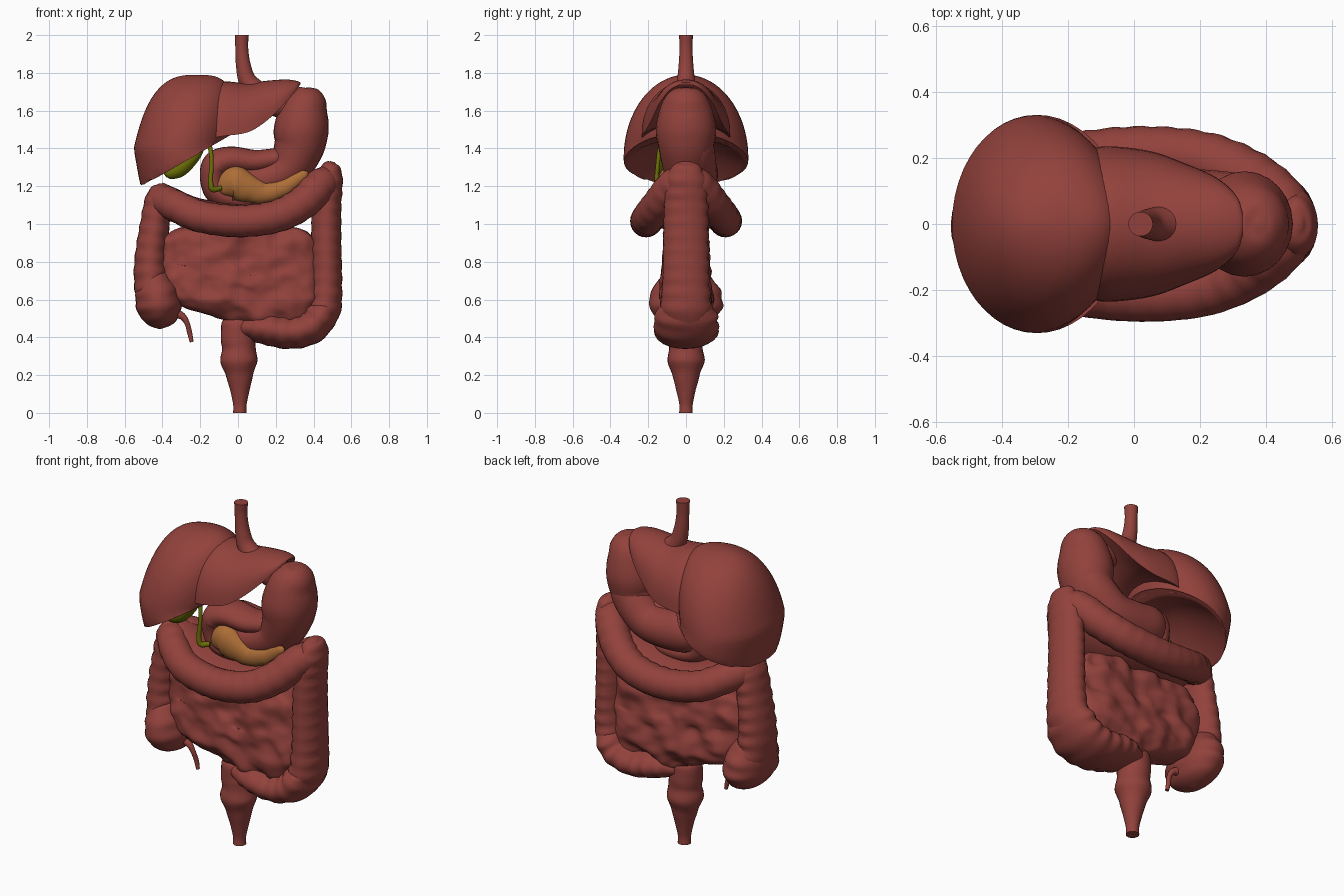
import bpy, bmesh, math
from mathutils import Vector, noise

def material(name, rgb):
    m = bpy.data.materials.new(name)
    m.diffuse_color = (*rgb, 1)
    return m

RED = material("organ red", (0.29, 0.054, 0.045))
OLIVE = material("bile olive", (0.15, 0.16, 0.002))
TAN = material("pancreas tan", (0.42, 0.155, 0.038))

def finish(name, bm, mat):
    bmesh.ops.recalc_face_normals(bm, faces=bm.faces)
    me = bpy.data.meshes.new(name)
    bm.to_mesh(me)
    bm.free()
    ob = bpy.data.objects.new(name, me)
    bpy.context.collection.objects.link(ob)
    me.materials.append(mat)
    bpy.ops.object.select_all(action='DESELECT')
    ob.select_set(True)
    bpy.context.view_layer.objects.active = ob
    bpy.ops.object.shade_smooth_by_angle(angle=math.radians(50))
    return ob

def skin(name, rings, mat):
    """Bridge a list of point rings and close both ends."""
    bm = bmesh.new()
    vr = [[bm.verts.new(p) for p in r] for r in rings]
    n = len(vr[0])
    for a, b in zip(vr, vr[1:]):
        for i in range(n):
            j = (i + 1) % n
            bm.faces.new((a[i], a[j], b[j], b[i]))
    bm.faces.new(vr[0])
    bm.faces.new(vr[-1])
    return finish(name, bm, mat)

def catmull(pts, steps):
    q = [Vector(p) for p in pts]
    q = [q[0] * 2 - q[1]] + q + [q[-1] * 2 - q[-2]]
    out = []
    for k in range(1, len(q) - 2):
        a, b, c, d = q[k - 1:k + 3]
        for s in range(steps):
            t = s / steps
            out.append(0.5 * (2 * b + (c - a) * t + (2 * a - 5 * b + 4 * c - d) * t * t
                              + (3 * b - a - 3 * c + d) * t ** 3))
    return out + [q[-2]]

def tube(name, pts, mat=RED, depth=1.0, bump=0.0, pitch=0.075, steps=8, sides=24):
    """Smooth tube through (x, y, z, radius) points, with optional pouches."""
    path = catmull(pts, steps)
    rings, run = [], 0
    for i, p in enumerate(path):
        c = p.xyz
        t = (path[min(i + 1, len(path) - 1)].xyz - path[max(i - 1, 0)].xyz).normalized()
        if i:
            run += (c - path[i - 1].xyz).length
        n = Vector((0, 1, 0))
        n = (n - t * n.dot(t)).normalized()
        b = t.cross(n)
        r = max(p.w, 0.004)
        ring = []
        for k in range(sides):
            a = 2 * math.pi * k / sides
            lump = 1 + bump * (math.sin(2 * math.pi * run / pitch) * (0.6 + 0.4 * math.cos(3 * a)))
            ring.append(c + (n * math.cos(a) * depth + b * math.sin(a)) * r * lump)
        rings.append(ring)
    return skin(name, rings, mat)

# Oesophagus and stomach
tube("oesophagus", [(.02, 0, 2, .037), (.02, 0, 1.93, .034), (.03, 0, 1.83, .04),
                    (.06, 0, 1.745, .05), (.16, 0, 1.66, .07), (.3, 0, 1.62, .08)])
tube("stomach", [(.385, 0, 1.722, .01), (.383, 0, 1.71, .06), (.372, 0, 1.67, .1),
                 (.35, 0, 1.6, .128), (.335, 0, 1.5, .145), (.32, 0, 1.4, .132),
                 (.26, 0, 1.29, .11), (.14, 0, 1.235, .095), (0, 0, 1.23, .09),
                 (-.06, 0, 1.24, .07), (-.1, 0, 1.25, .02)], depth=1.1)
# Rounded back wall of the lower stomach
tube("stomach_back_wall", [(.36, .03, 1.5, .03), (.345, .035, 1.44, .1), (.3, .045, 1.36, .11),
                           (.2, .06, 1.275, .105), (.08, .06, 1.26, .11), (-.04, .05, 1.27, .115),
                           (-.1, .04, 1.28, .085), (-.15, .03, 1.28, .02)])
# Upper fold of the stomach running into the duodenum loop
tube("pyloric_fold", [(.355, -.01, 1.385, .01), (.34, -.01, 1.38, .03), (.26, -.01, 1.36, .05),
                      (.1, -.01, 1.33, .062), (-.03, -.01, 1.34, .07), (-.11, 0, 1.31, .08),
                      (-.13, 0, 1.23, .07), (-.1, 0, 1.16, .065), (0, 0, 1.13, .06),
                      (.12, 0, 1.13, .05), (.2, 0, 1.15, .02)], depth=1.5)

# Pancreas
tube("pancreas", [(-.1, -.08, 1.19, .01), (-.085, -.085, 1.195, .045), (-.02, -.085, 1.215, .09),
                  (.05, -.09, 1.19, .075), (.14, -.09, 1.165, .055), (.24, -.1, 1.19, .042),
                  (.31, -.1, 1.235, .034), (.35, -.1, 1.262, .025), (.37, -.1, 1.275, .005)],
     TAN, depth=.7, bump=.02, pitch=.07)

# Gallbladder and bile duct
tube("gallbladder", [(-.385, -.1, 1.255, .01), (-.37, -.1, 1.265, .03), (-.31, -.1, 1.295, .046),
                     (-.24, -.1, 1.36, .04), (-.19, -.11, 1.41, .02), (-.15, -.13, 1.43, .011)],
     OLIVE)
tube("bile_duct", [(-.165, -.12, 1.46, .014), (-.145, -.14, 1.39, .012), (-.14, -.15, 1.31, .011),
                   (-.145, -.155, 1.23, .013), (-.135, -.15, 1.185, .016), (-.09, -.13, 1.19, .013)],
     OLIVE, sides=12)

# Liver right lobe: leaning dome with a sloped hollow underside
bm = bmesh.new()
bmesh.ops.create_uvsphere(bm, u_segments=48, v_segments=48, radius=1)
for v in bm.verts:
    u, w, h = v.co
    flat = math.sqrt(max(1 - h * h, 0))
    if flat > 1e-3:
        u *= (1 - abs(h) ** 3) ** (1 / 3) / flat
    z = 1.35 + .44 * h
    x = -.302 + .25 * u + (.22 * (z - 1.4) if z > 1.4 else .17 * (1.4 - z))
    y = .33 * w
    floor = 1.195 + .58 * (x + .515)
    if z < floor:
        r2 = ((x + .3) / .22) ** 2 + (y / .31) ** 2
        z = floor + .1 * max(0, 1 - r2)
    v.co = (x, y, z)
finish("liver_right_lobe", bm, RED)

# Liver left lobe: tapering half-dome sections
sections = catmull([(-.16, 1.73, 1.45, .22), (-.08, 1.755, 1.465, .235), (.05, 1.745, 1.485, .22),
                    (.15, 1.758, 1.545, .185), (.25, 1.765, 1.64, .14), (.31, 1.758, 1.71, .085),
                    (.33, 1.75, 1.74, .03)], 5)
rings = []
for x, top, low, half in sections:
    arch = [(x, half * math.cos(math.pi * k / 20),
             low + (top - low) * math.sin(math.pi * k / 20) ** .9 if 0 < k < 20 else low)
            for k in range(21)]
    under = [(x, half * c, low + .25 * (top - low) * (1 - c * c))
             for c in (-.8, -.5, -.2, .2, .5, .8)]
    rings.append(arch + under)
skin("liver_left_lobe", rings, RED)

# Transverse colon, front and back arms
ARM = [(-.44, 0, 1.11, .06), (-.4, .04, 1.125, .08), (-.32, .12, 1.09, .084),
       (-.2, .185, 1.04, .084), (0, .21, 1.015, .085), (.2, .195, 1.04, .086),
       (.34, .14, 1.11, .088), (.43, .07, 1.2, .088), (.49, 0, 1.25, .07)]
for name, s in (("front", -1), ("back", 1)):
    tube("transverse_colon_" + name, [(x, s * y, z, r) for x, y, z, r in ARM], bump=.03)

# Membrane filling the gap between the two arms
rings = []
for x, y, z, r in catmull(ARM[1:-1], 4):
    rings.append([(x, y * math.cos(math.pi * k / 12), z + .02 + .075 * math.sin(math.pi * k / 12))
                  for k in range(24)])
skin("mesocolon", rings, RED)

# Ascending colon, caecum and appendix
tube("ascending_colon", [(-.405, 0, 1.215, .01), (-.407, 0, 1.19, .05), (-.42, 0, 1.12, .074),
                         (-.44, 0, 1, .078), (-.46, 0, .85, .083), (-.462, 0, .72, .09),
                         (-.44, 0, .62, .1), (-.42, 0, .55, .08)], depth=1.5, bump=.045)
tube("caecum", [(-.45, 0, .76, .03), (-.445, 0, .73, .075), (-.432, 0, .66, .11),
                (-.42, 0, .58, .122), (-.415, 0, .51, .103), (-.415, 0, .465, .06),
                (-.415, 0, .445, .008)], depth=1.6, bump=.03, pitch=.09)
tube("appendix", [(-.36, -.02, .53, .03), (-.3, -.03, .515, .02), (-.27, -.03, .475, .014),
                  (-.255, -.02, .42, .013), (-.245, -.02, .375, .01)], sides=12)

# Descending and sigmoid colon
tube("descending_colon", [(.5, 0, 1.33, .01), (.495, 0, 1.31, .045), (.485, 0, 1.24, .07),
                          (.47, 0, 1.1, .077), (.467, 0, .9, .08), (.468, 0, .7, .083),
                          (.455, 0, .55, .09), (.4, 0, .465, .085)], depth=1.5, bump=.045)
tube("sigmoid_colon", [(.468, 0, .6, .05), (.45, 0, .54, .085), (.39, 0, .46, .092),
                       (.28, 0, .428, .09), (.15, 0, .445, .085), (.06, 0, .45, .065),
                       (0, 0, .44, .04)], depth=1.85, bump=.04)

# Rectum
tube("rectum", [(.0, 0, .53, .03), (.0, 0, .48, .085), (.0, 0, .4, .09), (.005, 0, .34, .09),
                (.005, 0, .27, .097), (.008, 0, .2, .072), (.01, 0, .12, .052), (.01, 0, .05, .036),
                (.01, 0, 0, .036)], bump=.02, pitch=.11)

# Small intestine: rounded slab with soft coiled lumps
bm = bmesh.new()
bmesh.ops.create_uvsphere(bm, u_segments=120, v_segments=80, radius=1)
for v in bm.verts:
    d = v.co.copy()
    k = (abs(d.x) ** 4 + abs(d.z) ** 4 + abs(d.y) ** 4) ** -.25
    x, y, z = d * k
    low = .5 - .06 * max(-1, min(1, 2 * x + .6))
    z = low + (1.0 - low) * (z + 1) / 2
    p = Vector((.01 + x * .42, y * (.108 + .025 * max(0, 1 - abs(z - .6) / .2)), z))
    lump = noise.noise(p * 9) + .4 * noise.noise(p * 17 + Vector((4, 2, 7)))
    p.y += .03 * lump * (1 if y > 0 else -1) * min(1, abs(y) * 2)
    p.z += .012 * lump * (1 if d.z > 0 else -1)
    v.co = p
finish("small_intestine", bm, RED)
